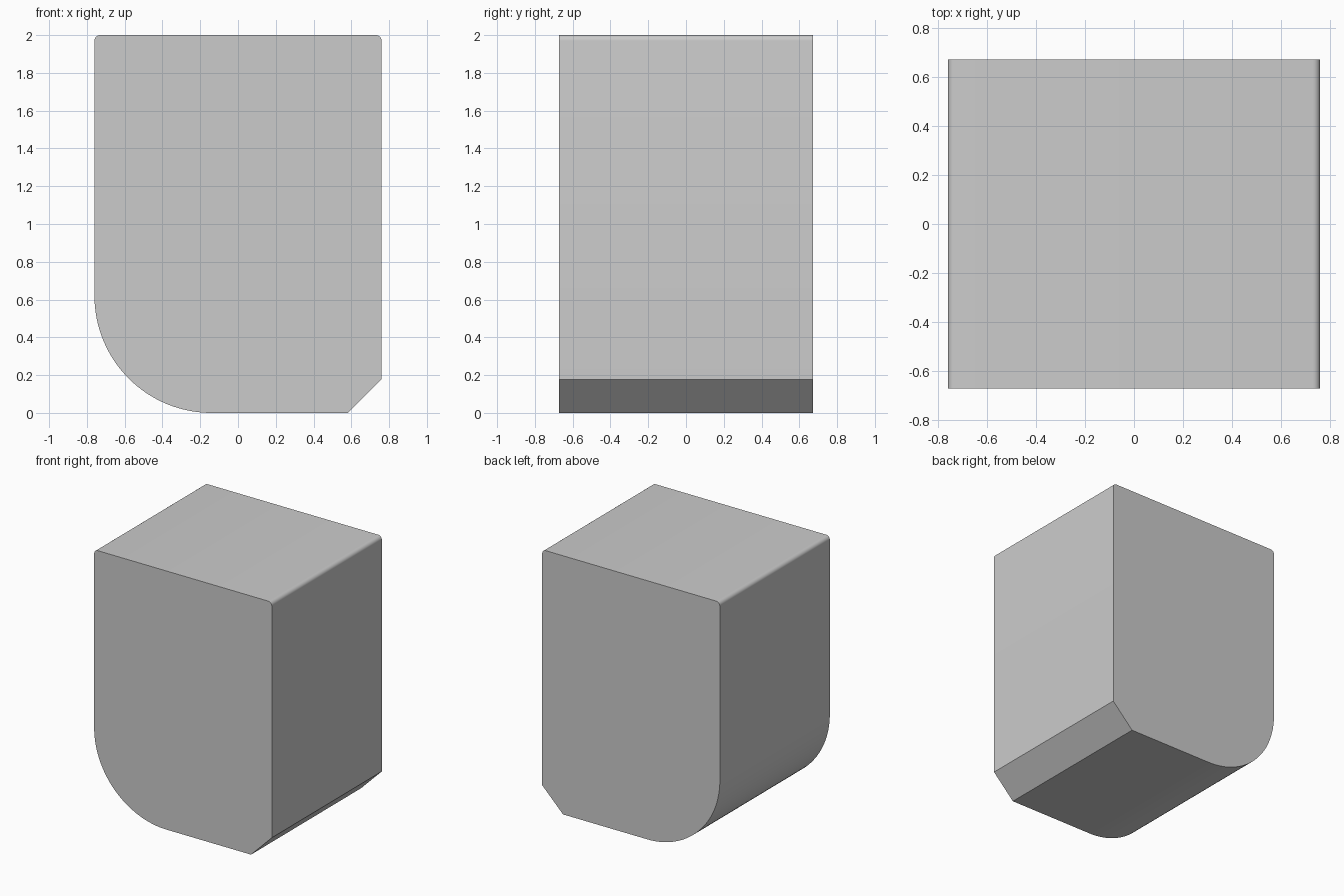
import bpy, bmesh, math

if "Cube" in bpy.data.objects:
    bpy.data.objects.remove(bpy.data.objects["Cube"])

HALF_X, HALF_Y, HEIGHT = 0.76, 0.672, 2.0


def arc(cx, cz, r, start, end, steps):
    """Points of a circular corner, angles in degrees."""
    angles = [math.radians(start + (end - start) * i / steps) for i in range(steps + 1)]
    return [(cx + r * math.cos(a), cz + r * math.sin(a)) for a in angles]


# Front outline: big round lower left, chamfered lower right, small rounds on top
BIG, SMALL, CHAMFER = 0.62, 0.03, 0.178
outline = arc(-HALF_X + BIG, BIG, BIG, 180, 270, 32)
outline += [(HALF_X - CHAMFER, 0), (HALF_X, CHAMFER)]
outline += arc(HALF_X - SMALL, HEIGHT - SMALL, SMALL, 0, 90, 6)
outline += arc(-HALF_X + SMALL, HEIGHT - SMALL, SMALL, 90, 180, 6)

# Extrude the outline from front to back
bm = bmesh.new()
front = bm.faces.new([bm.verts.new((x, -HALF_Y, z)) for x, z in outline])
extruded = bmesh.ops.extrude_face_region(bm, geom=[front], use_keep_orig=True)
moved = [g for g in extruded["geom"] if isinstance(g, bmesh.types.BMVert)]
bmesh.ops.translate(bm, verts=moved, vec=(0, 2 * HALF_Y, 0))
bmesh.ops.recalc_face_normals(bm, faces=bm.faces)
mesh = bpy.data.meshes.new("rounded_block")
bm.to_mesh(mesh)
bm.free()

block = bpy.data.objects.new("rounded_block", mesh)
bpy.context.collection.objects.link(block)

# Smooth the rounds, keep the flat ends and chamfer crisp
bpy.context.view_layer.objects.active = block
block.select_set(True)
bpy.ops.object.shade_smooth_by_angle(angle=math.radians(30))
